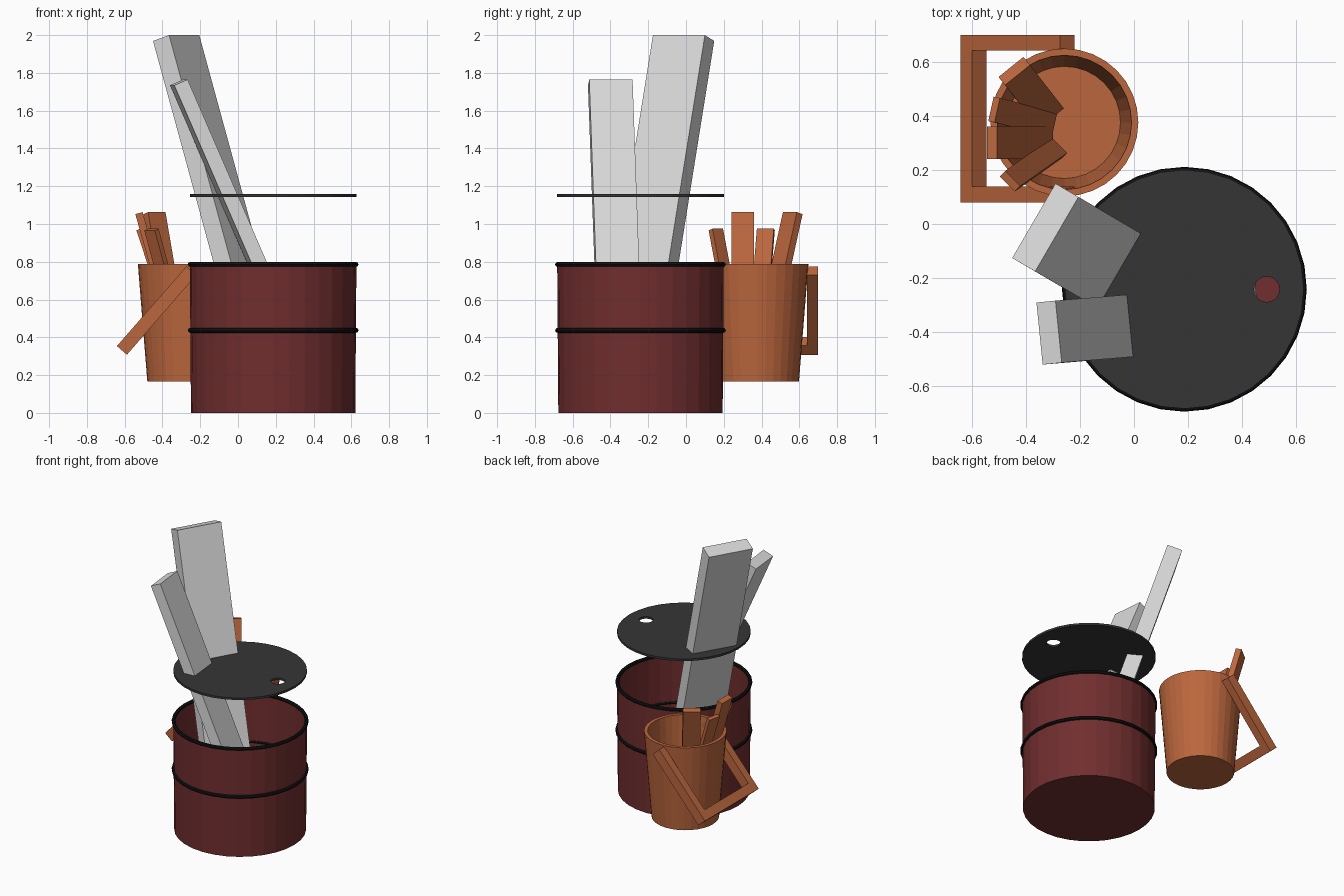
import bpy, bmesh, math
from mathutils import Vector

if "Cube" in bpy.data.objects:
    bpy.data.objects.remove(bpy.data.objects["Cube"])

SIDES = 32


def material(name, rgb):
    m = bpy.data.materials.new(name)
    m.diffuse_color = (*rgb, 1)
    m.use_nodes = True
    m.node_tree.nodes["Principled BSDF"].inputs["Base Color"].default_value = m.diffuse_color
    return m


RED = material("dark_red_metal", (0.165, 0.027, 0.028))
BLACK = material("black_hoop", (0.006, 0.006, 0.006))
GREY = material("charcoal_lid", (0.036, 0.036, 0.036))
PALE = material("pale_board", (0.70, 0.70, 0.70))
ORANGE = material("orange_wood", (0.50, 0.135, 0.047))


def finish(bm, name, mat):
    bmesh.ops.recalc_face_normals(bm, faces=bm.faces)
    me = bpy.data.meshes.new(name)
    bm.to_mesh(me)
    bm.free()
    me.materials.append(mat)
    ob = bpy.data.objects.new(name, me)
    bpy.context.collection.objects.link(ob)
    return ob


def lathe(name, centre, profile, mat, closed=False):
    """Revolve a (radius, z) profile about a vertical axis."""
    bm = bmesh.new()
    vs = [bm.verts.new((centre[0] + r, centre[1], z)) for r, z in profile]
    pairs = list(zip(vs, vs[1:])) + ([(vs[-1], vs[0])] if closed else [])
    es = [bm.edges.new(p) for p in pairs]
    bmesh.ops.spin(bm, geom=vs + es, cent=(*centre, 0), axis=(0, 0, 1),
                   angle=math.tau, steps=SIDES)
    bmesh.ops.remove_doubles(bm, verts=bm.verts, dist=1e-4)
    return finish(bm, name, mat)


def box(name, corner, u, v, w, mat):
    """Box spanned from one corner by three edge vectors."""
    bm = bmesh.new()
    base = [bm.verts.new(corner + a) for a in (Vector(), u, u + v, v)]
    face = bm.faces.new(base)
    ext = bmesh.ops.extrude_face_region(bm, geom=[face], use_keep_orig=True)
    bmesh.ops.translate(bm, vec=w, verts=[g for g in ext["geom"] if isinstance(g, bmesh.types.BMVert)])
    return finish(bm, name, mat)


def plank(name, p, q, top, drop, thick, mat):
    """Leaning board: inner top edge p-q, drop = vector from top end to bottom end."""
    a, b, d = Vector((*p, top)), Vector((*q, top)), Vector(drop)
    n = d.cross(b - a).normalized()
    if n.dot(Vector((d.x, d.y, 0))) > 0:
        n = -n
    return box(name, a, b - a, n * thick, d, mat)


# Barrel shell and hoops
BARREL = (0.186, -0.241)
lathe("barrel", BARREL, [(0, 0), (0.435, 0), (0.441, 0.79), (0.434, 0.79), (0.428, 0.02), (0, 0.02)], RED)
for name, z in (("middle_hoop", 0.437), ("rim_hoop", 0.786)):
    ring = [(0.439 + 0.013 * math.cos(i * math.tau / 8), z + 0.013 * math.sin(i * math.tau / 8))
            for i in range(8)]
    lathe(name, BARREL, ring, BLACK, closed=True)

# Floating lid with a bung hole
bm = bmesh.new()
for cx, r, n in ((BARREL[0], 0.441, SIDES), (0.49, 0.047, 20)):
    vs = [bm.verts.new((cx + r * math.cos(i * math.tau / n), BARREL[1] + r * math.sin(i * math.tau / n), 1.143))
          for i in range(n)]
    for i in range(n):
        bm.edges.new((vs[i], vs[(i + 1) % n]))
bmesh.ops.triangle_fill(bm, use_beauty=True, use_dissolve=False, edges=bm.edges)
ext = bmesh.ops.extrude_face_region(bm, geom=bm.faces[:], use_keep_orig=True)
bmesh.ops.translate(bm, vec=(0, 0, 0.015), verts=[g for g in ext["geom"] if isinstance(g, bmesh.types.BMVert)])
finish(bm, "lid", GREY)

# Long boards through the lid
plank("large_board", (-0.205, 0.10), (-0.365, -0.175), 2.0, Vector((0.273, -0.160, -1)) * 1.94, 0.103, PALE)
plank("small_board", (-0.290, -0.283), (-0.267, -0.512), 1.765, Vector((0.434, 0.036, -1)) * 1.7, 0.077, PALE)

# Bucket
BUCKET = (-0.257, 0.375)
lathe("bucket", BUCKET, [(0, 0.165), (0.223, 0.165), (0.273, 0.787), (0.248, 0.787), (0.207, 0.29), (0, 0.29)], ORANGE)

# Slats standing in the bucket
plank("slat_1", (-0.476, 0.196), (-0.420, 0.140), 0.975, (0.173, 0.122, -0.645), 0.03, ORANGE)
plank("slat_2", (-0.505, 0.360), (-0.505, 0.240), 1.063, (0.205, 0.0, -0.73), 0.04, ORANGE)
plank("slat_3", (-0.495, 0.465), (-0.515, 0.375), 0.975, (0.212, -0.052, -0.645), 0.025, ORANGE)
plank("slat_4", (-0.384, 0.587), (-0.476, 0.513), 1.063, (0.125, -0.160, -0.73), 0.04, ORANGE)

# Hanging handle: two arms and a grip bar
along = Vector((-0.657, 0, -0.754))
across = Vector((0.754, 0, -0.657)) * 0.07
top = Vector((-0.273, 0, 0.776))
for name, y in (("handle_arm_front", 0.08), ("handle_arm_back", 0.64)):
    box(name, top + Vector((0, y, 0)), along * 0.56, across, Vector((0, 0.058, 0)), ORANGE)
box("handle_grip", top + along * 0.495 + Vector((0, 0.138, 0)), along * 0.065, across,
    Vector((0, 0.502, 0)), ORANGE)
